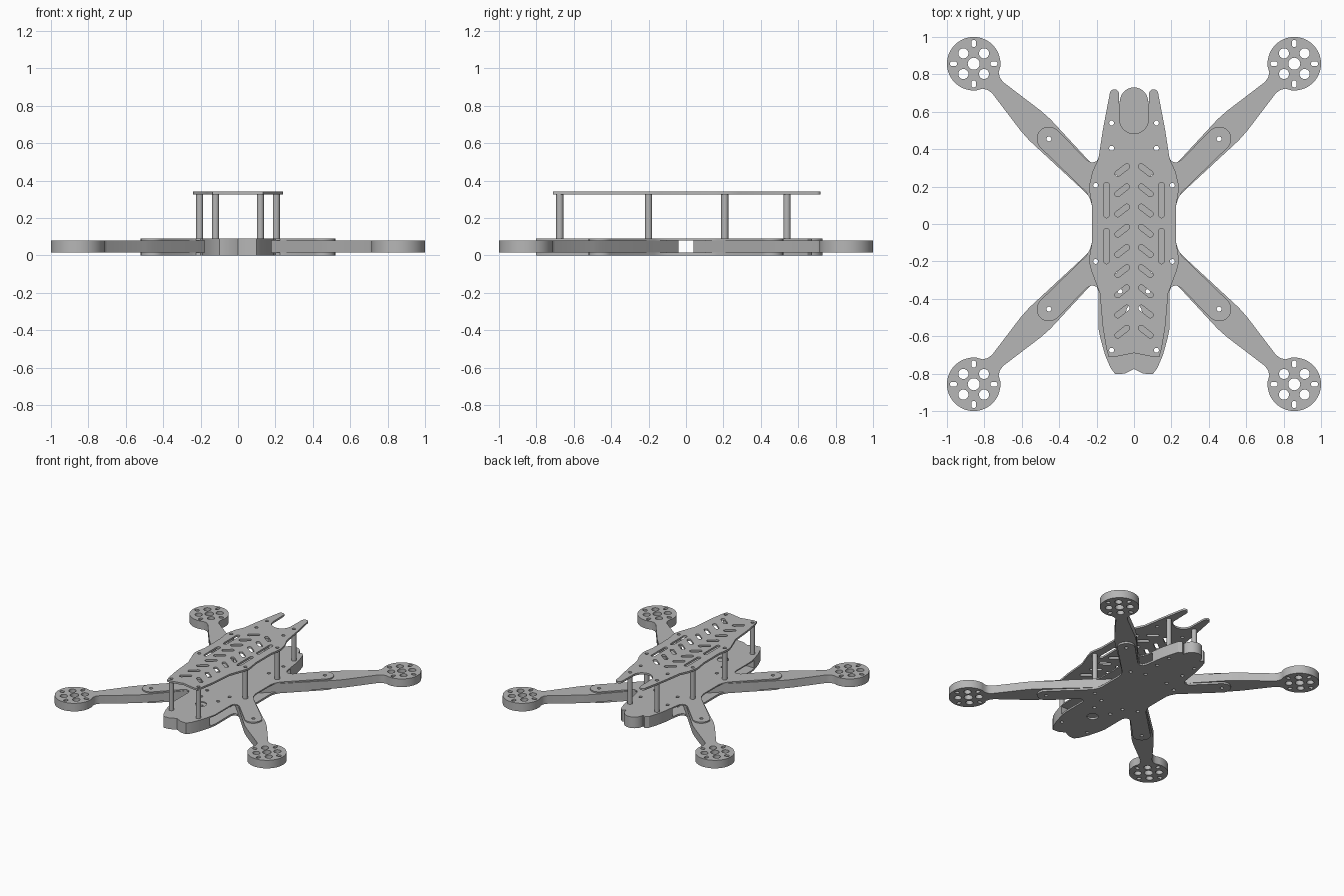
import bpy, bmesh
from math import sin, cos, pi, radians, atan2, hypot

cube = bpy.data.objects.get("Cube")
if cube:
    bpy.data.objects.remove(cube, do_unlink=True)

GREY = (0.47, 0.47, 0.47, 1.0)
mat = bpy.data.materials.new("frame grey")
mat.use_nodes = True
mat.diffuse_color = GREY
mat.node_tree.nodes["Principled BSDF"].inputs["Base Color"].default_value = GREY
parts = []


def arc(cx, cy, r, start, end, n=16):
    steps = [radians(start + (end - start) * i / n) for i in range(n + 1)]
    return [(cx + r * cos(a), cy + r * sin(a)) for a in steps]


def circle(x, y, r):
    return arc(x, y, r, 0, 360, 24)[:-1]


def slot(x, y, length, width, angle):
    """Rounded slot, length measured overall."""
    r, half = width / 2, (length - width) / 2
    dx, dy = half * cos(radians(angle)), half * sin(radians(angle))
    return (arc(x + dx, y + dy, r, angle - 90, angle + 90, 8)
            + arc(x - dx, y - dy, r, angle + 90, angle + 270, 8))


def mirrored(half):
    """Close a right-hand half outline across x = 0."""
    return half + [(-x, y) for x, y in reversed(half) if x > 1e-4]


def both_sides(points):
    return [(s * x, y) for x, y in points for s in (-1, 1)]


def plate(name, outline, holes, z0, z1, angle=0.0):
    """Flat sheet cut from an outline with holes, between two heights."""
    curve = bpy.data.curves.new(name, "CURVE")
    curve.dimensions = "2D"
    curve.fill_mode = "BOTH"
    curve.extrude = (z1 - z0) / 2
    ca, sa = cos(angle), sin(angle)
    for loop in [outline] + holes:
        spline = curve.splines.new("POLY")
        spline.points.add(len(loop) - 1)
        for p, (x, y) in zip(spline.points, loop):
            p.co = (x * ca - y * sa, x * sa + y * ca, 0, 1)
        spline.use_cyclic_u = True
    temp = bpy.data.objects.new(name + "_curve", curve)
    bpy.context.scene.collection.objects.link(temp)
    deps = bpy.context.evaluated_depsgraph_get()
    mesh = bpy.data.meshes.new_from_object(temp.evaluated_get(deps))
    bpy.data.objects.remove(temp, do_unlink=True)
    bm = bmesh.new()
    bm.from_mesh(mesh)
    bmesh.ops.remove_doubles(bm, verts=bm.verts, dist=1e-5)
    bmesh.ops.translate(bm, verts=bm.verts, vec=(0, 0, (z0 + z1) / 2))
    bmesh.ops.recalc_face_normals(bm, faces=bm.faces)
    bm.to_mesh(mesh)
    bm.free()
    mesh.name = name
    mesh.materials.clear()
    mesh.materials.append(mat)
    obj = bpy.data.objects.new(name, mesh)
    bpy.context.scene.collection.objects.link(obj)
    parts.append(obj)


# Shared layout
BOLT = 0.013
POSTS = both_sides([(0.12, -0.675), (0.205, -0.2), (0.205, 0.207), (0.12, 0.54)])
TONGUE = 0.455
ARM_BOTTOM, ARM_TOP = 0.015, 0.08
DECK_TOP, ROOF_BOTTOM, ROOF_TOP = 0.09, 0.325, 0.34

# Body sheets with four arm tongues, one under and one over the arms
nose = [(0, -0.775), (0.05, -0.8), (0.1, -0.803), (0.125, -0.77), (0.155, -0.7), (0.18, -0.61)]
tail = [(0.175, 0.42), (0.165, 0.5), (0.147, 0.58), (0.125, 0.65), (0.1, 0.67),
        (0.08, 0.655)] + arc(0, 0.655, 0.075, 0, 90)
middle = ([(0.19, -0.56), (0.19, -0.36), (0.2, -0.335), (0.225, -0.328), (0.25, -0.34)]
          + arc(TONGUE, -TONGUE, 0.065, -135, 45)
          + [(0.255, -0.17), (0.238, -0.14), (0.225, -0.1), (0.225, 0.1), (0.238, 0.14), (0.255, 0.17)]
          + arc(TONGUE, TONGUE, 0.065, -45, 135)
          + [(0.25, 0.34), (0.225, 0.328), (0.2, 0.335), (0.185, 0.36)])
body = mirrored(nose + middle + tail)
small = both_sides([(0.12, 0.405), (0.075, -0.36), (0.1, -0.25), (0.1, 0.25),
                    (TONGUE, TONGUE), (TONGUE, -TONGUE)])
body_holes = [circle(x, y, BOLT) for x, y in POSTS + small] + [circle(0, -0.47, 0.042)]
plate("bottom_sheet", body, body_holes, 0, ARM_BOTTOM)
plate("deck_sheet", body, body_holes, ARM_TOP, DECK_TOP)

# End spacer blocks between the sheets
plate("front_spacer", mirrored(nose), [circle(s * 0.12, -0.675, BOLT) for s in (-1, 1)],
      ARM_BOTTOM, ARM_TOP)
plate("rear_spacer", mirrored(tail), [circle(s * 0.12, 0.54, BOLT) for s in (-1, 1)],
      ARM_BOTTOM, ARM_TOP)

# Arms with drilled motor mounts
HUB = 1.212
edge = [(0.12, 0.062), (0.35, 0.066), (0.71, 0.08), (0.78, 0.076), (1.03, 0.042),
        (1.06, 0.046), (1.085, 0.062)]
arm = [(x, -y) for x, y in edge] + arc(HUB, 0, 0.143, -142, 142, 40) + edge[::-1]
arm_holes = [circle(HUB, 0, 0.032), circle(TONGUE * 2 ** 0.5, 0, BOLT)]
for k in range(4):
    a, b = k * pi / 2, k * pi / 2 + pi / 4
    arm_holes.append(circle(HUB + 0.078 * cos(a), 0.078 * sin(a), 0.027))
    arm_holes.append(slot(HUB + 0.108 * cos(b), 0.108 * sin(b), 0.038, 0.026, 45 + 90 * k))
for name, sx, sy in (("rear_left", 1, 1), ("rear_right", -1, 1),
                     ("front_right", -1, -1), ("front_left", 1, -1)):
    post = next(p for p in POSTS if p[0] * sx > 0.2 and p[1] * sy > 0)
    turn = atan2(sy, sx)
    offset = atan2(post[1], post[0]) - turn
    r = hypot(*post)
    bolt = circle(r * cos(offset), r * sin(offset), BOLT)
    plate(name + "_arm", arm, arm_holes + [bolt], ARM_BOTTOM, ARM_TOP, turn)

# Hollow standoffs
for i, (x, y) in enumerate(POSTS):
    plate(f"standoff_{i + 1}", circle(x, y, 0.019), [circle(x, y, BOLT)], DECK_TOP, ROOF_BOTTOM)

# Slotted roof sheet with two rear prongs
roof = ([(0, -0.69), (0.1, -0.71), (0.135, -0.71), (0.147, -0.67), (0.167, -0.55), (0.183, -0.37),
         (0.228, -0.25), (0.24, -0.205), (0.236, -0.16), (0.225, -0.1), (0.225, 0.1), (0.236, 0.16),
         (0.24, 0.205), (0.222, 0.28), (0.19, 0.35), (0.167, 0.5), (0.152, 0.58)]
        + arc(0.105, 0.695, 0.025, 0, 180) + arc(0, 0.56, 0.077, 0, -90))
roof_holes = [circle(x, y, BOLT) for x, y in POSTS + both_sides([(0.12, 0.405)])]
for s in (-1, 1):
    roof_holes += [slot(s * 0.063, 0.288 - 0.108 * i, 0.092, 0.03, -38 * s) for i in range(9)]
    roof_holes += [slot(s * 0.147, y, 0.19, 0.03, 90) for y in (0.128, -0.118)]
plate("roof_sheet", mirrored(roof), roof_holes, ROOF_BOTTOM, ROOF_TOP)

# Smooth round walls, keep cut edges crisp
bpy.ops.object.select_all(action="DESELECT")
for obj in parts:
    obj.select_set(True)
bpy.context.view_layer.objects.active = parts[0]
bpy.ops.object.shade_smooth_by_angle(angle=radians(30))
